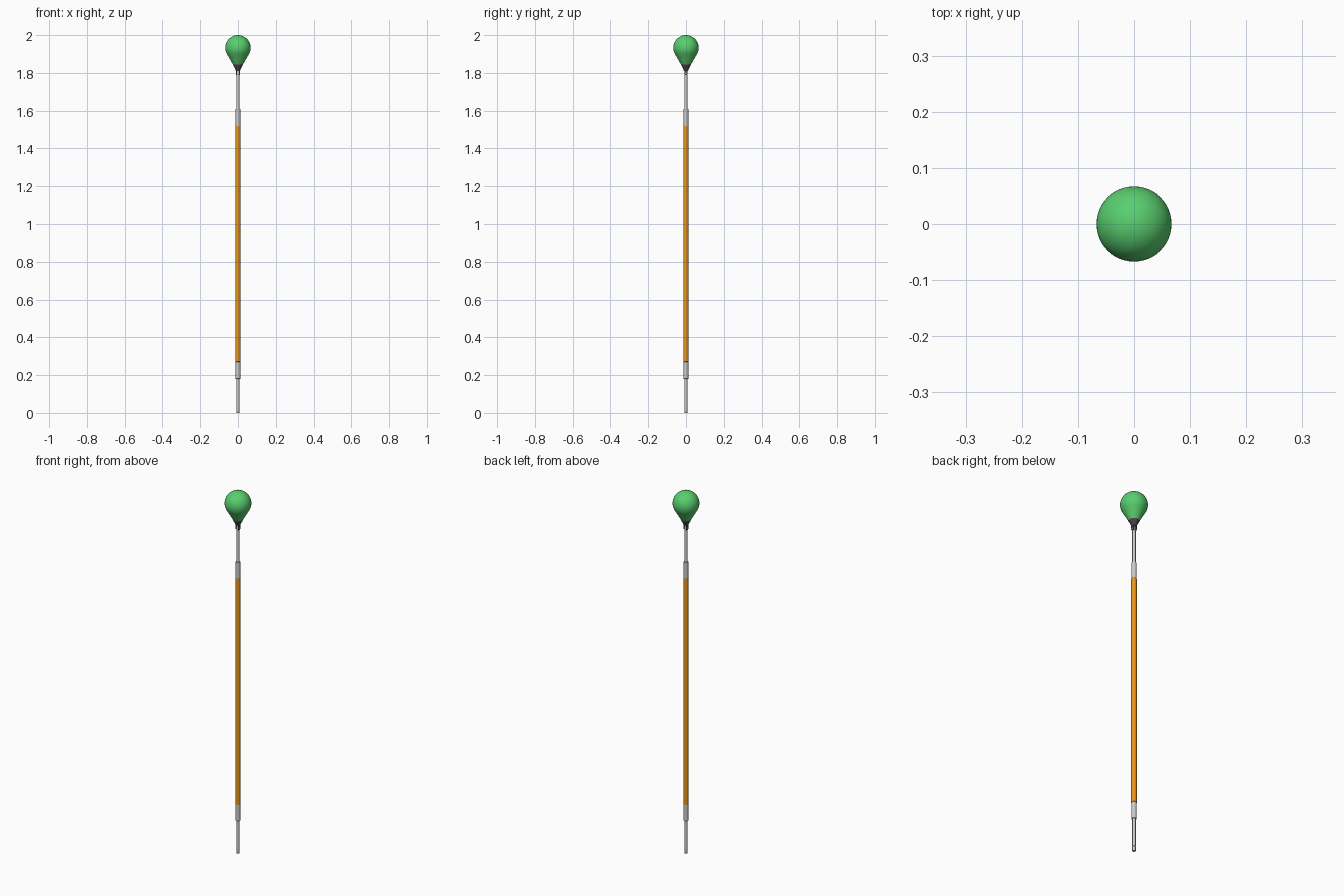
import bpy, bmesh
from math import sin, cos, radians, pi
from mathutils import Matrix

if "Cube" in bpy.data.objects:
    bpy.data.objects.remove(bpy.data.objects["Cube"])


def material(name, color):
    m = bpy.data.materials.new(name)
    m.diffuse_color = (*color, 1)
    m.use_nodes = True
    m.node_tree.nodes["Principled BSDF"].inputs["Base Color"].default_value = m.diffuse_color
    return m


GREEN = material("green", (0.10, 0.62, 0.16))
ORANGE = material("orange", (0.85, 0.30, 0.01))
DARK = material("dark", (0.07, 0.055, 0.07))


def finish(name, bm, mat=None):
    bmesh.ops.recalc_face_normals(bm, faces=bm.faces)
    mesh = bpy.data.meshes.new(name)
    bm.to_mesh(mesh)
    bm.free()
    obj = bpy.data.objects.new(name, mesh)
    bpy.context.collection.objects.link(obj)
    if mat:
        mesh.materials.append(mat)
    bpy.ops.object.select_all(action='DESELECT')
    obj.select_set(True)
    bpy.context.view_layer.objects.active = obj
    bpy.ops.object.shade_smooth_by_angle(angle=radians(35))
    return obj


def lathe(name, profile, mat=None, sides=32):
    """Spin (radius, z) points around the z axis."""
    bm = bmesh.new()
    verts = [bm.verts.new((r, 0, z)) for r, z in profile]
    edges = [bm.edges.new(pair) for pair in zip(verts, verts[1:])]
    bmesh.ops.spin(bm, geom=verts + edges, axis=(0, 0, 1), cent=(0, 0, 0),
                   angle=2 * pi, steps=sides, use_merge=True)
    bmesh.ops.remove_doubles(bm, verts=bm.verts, dist=1e-5)
    return finish(name, bm, mat)


def tube(name, r, z0, z1, mat=None):
    b = 0.001
    return lathe(name, [(0, z0), (r - b, z0), (r, z0 + b),
                        (r, z1 - b), (r - b, z1), (0, z1)], mat)


# Lower rod with a shallow groove and an open bore at its foot
lathe("lower_rod", [(0, 0.03), (0.005, 0.03), (0.005, 0), (0.0075, 0),
                    (0.0085, 0.002), (0.0085, 0.022), (0.0075, 0.023),
                    (0.0075, 0.026), (0.0085, 0.027), (0.0085, 0.19), (0, 0.19)])

# Grip and its two end collars
tube("lower_collar", 0.0122, 0.18, 0.275)
tube("grip", 0.0135, 0.27, 1.52, ORANGE)
tube("upper_collar", 0.0122, 1.515, 1.61)
tube("upper_rod", 0.0085, 1.60, 1.79)

# Hinge: tongue on the rod, cheeks on the head, pin across
bm = bmesh.new()
bmesh.ops.create_cube(bm, size=1, matrix=Matrix.Translation((0, 0, 1.798))
                      @ Matrix.Diagonal((0.008, 0.013, 0.03, 1)))
finish("hinge_tongue", bm)

for side, label in ((-1, "left"), (1, "right")):
    bm = bmesh.new()
    outline = [(-0.009, 1.82), (0.009, 1.82)]
    outline += [(0.009 * cos(a), 1.797 + 0.009 * sin(a))
                for a in (-pi * i / 12 for i in range(13))]
    face = bm.faces.new([bm.verts.new((side * 0.005, y, z)) for y, z in outline])
    new = bmesh.ops.extrude_face_region(bm, geom=[face])["geom"]
    bmesh.ops.translate(bm, vec=(side * 0.005, 0, 0),
                        verts=[v for v in new if isinstance(v, bmesh.types.BMVert)])
    finish(label + "_hinge_cheek", bm, DARK)

bm = bmesh.new()
bmesh.ops.create_cone(bm, cap_ends=True, segments=20, radius1=0.004, radius2=0.004,
                      depth=0.022, matrix=Matrix.Translation((0, 0, 1.797))
                      @ Matrix.Rotation(pi / 2, 4, 'Y'))
finish("hinge_pin", bm)

# Flared socket holding the head
lathe("socket", [(0, 1.811), (0.0115, 1.811), (0.0125, 1.815), (0.017, 1.826),
                 (0.0265, 1.843), (0.0265, 1.847), (0, 1.847)], DARK)

# Teardrop head: sphere running into a tangent cone
R, CZ = 0.067, 1.933
arc = [radians(-30 + 120 * i / 24) for i in range(25)]
lathe("head", [(0, 1.842), (0.0249, 1.842)]
      + [(R * cos(a), CZ + R * sin(a)) for a in arc[:-1]] + [(0, CZ + R)],
      GREEN, 48)
